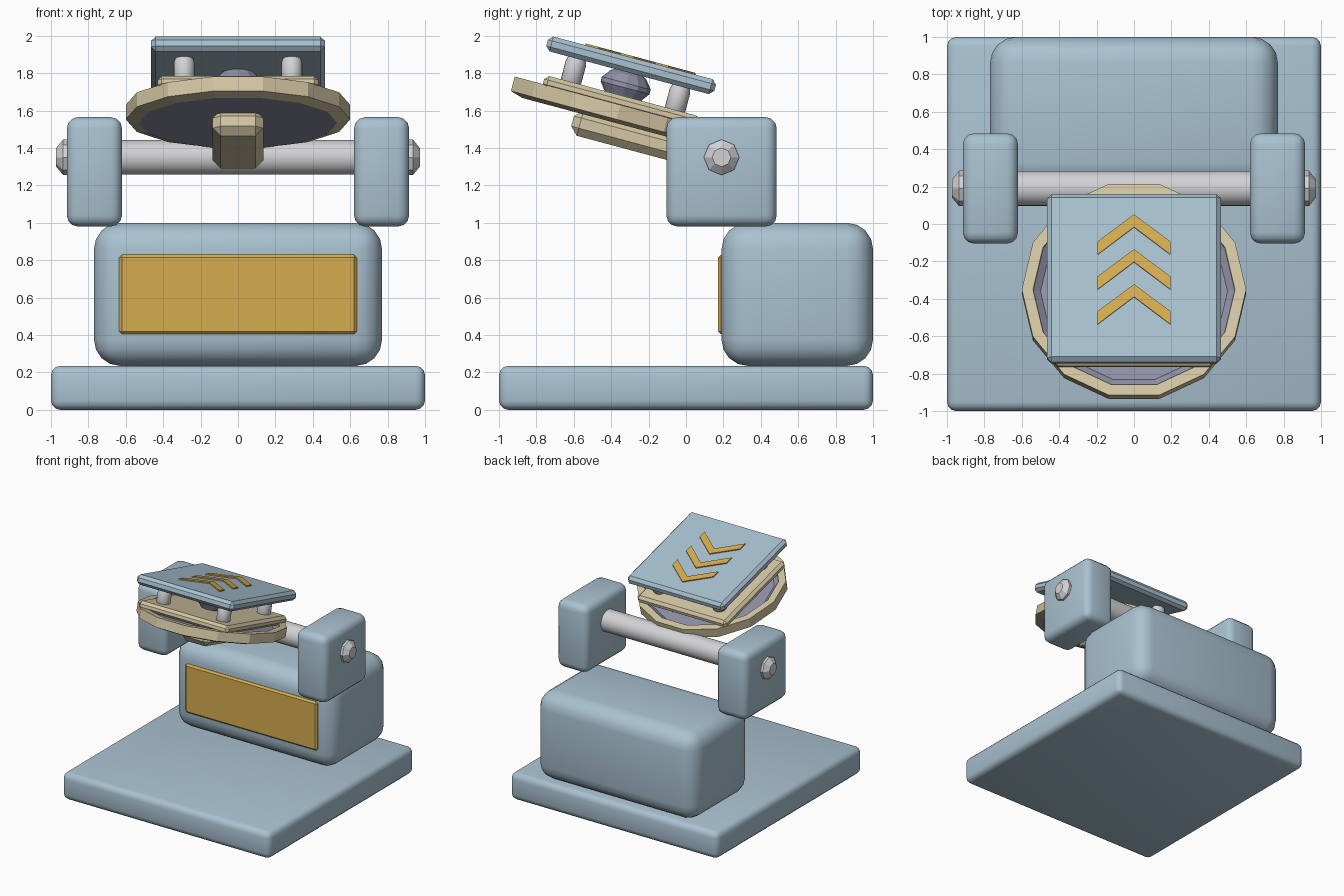
import bpy, bmesh, math
from mathutils import Matrix, Vector

if "Cube" in bpy.data.objects:
    bpy.data.objects.remove(bpy.data.objects["Cube"], do_unlink=True)


def material(name, rgb):
    m = bpy.data.materials.new(name)
    m.use_nodes = True
    m.diffuse_color = (*rgb, 1)
    m.node_tree.nodes["Principled BSDF"].inputs["Base Color"].default_value = (*rgb, 1)
    return m


BLUE = material("pale_blue", (.40, .54, .64))
GOLD = material("gold", (.67, .42, .08))
BEIGE = material("beige", (.66, .57, .37))
SLATE = material("slate_violet", (.28, .29, .39))
STEEL = material("light_steel", (.65, .65, .67))

# Tilted frame shared by every part of the head
HEAD = Matrix.Translation((0, -.371, 1.553)) @ Matrix.Rotation(math.radians(-15), 4, "X")
WORLD = Matrix.Identity(4)


def finish(name, bm, mat, frame, smooth):
    bmesh.ops.recalc_face_normals(bm, faces=bm.faces)
    mesh = bpy.data.meshes.new(name)
    bm.to_mesh(mesh)
    bm.free()
    mesh.materials.append(mat)
    obj = bpy.data.objects.new(name, mesh)
    bpy.context.collection.objects.link(obj)
    obj.matrix_world = frame
    if smooth:
        bpy.ops.object.select_all(action="DESELECT")
        obj.select_set(True)
        bpy.context.view_layer.objects.active = obj
        bpy.ops.object.shade_smooth_by_angle(angle=math.radians(40))
    return obj


def box(name, low, high, bevel, mat, segments=1, frame=WORLD):
    """Bevelled box between two corners."""
    low, high = Vector(low), Vector(high)
    bm = bmesh.new()
    bmesh.ops.create_cube(bm, size=1)
    bmesh.ops.scale(bm, vec=high - low, verts=bm.verts)
    bmesh.ops.translate(bm, vec=(low + high) / 2, verts=bm.verts)
    bmesh.ops.bevel(bm, geom=bm.edges[:], offset=bevel, segments=segments,
                    profile=.5, affect="EDGES")
    return finish(name, bm, mat, frame, segments > 1)


def lathe(name, profile, sides, mat, frame=WORLD, smooth=False):
    """Spin (radius, height) points about local z; end points get capped."""
    bm = bmesh.new()
    rings = []
    for r, h in profile:
        rings.append([bm.verts.new((r * math.cos(i * math.tau / sides),
                                    r * math.sin(i * math.tau / sides), h))
                      for i in range(sides)])
    for a, b in zip(rings, rings[1:]):
        for i in range(sides):
            j = (i + 1) % sides
            bm.faces.new((a[i], a[j], b[j], b[i]))
    bm.faces.new(rings[0])
    bm.faces.new(rings[-1])
    return finish(name, bm, mat, frame, smooth)


# Base and body
box("base_slab", (-1, -1, 0), (1, 1, .235), .05, BLUE, 3)
box("body", (-.77, .19, .235), (.77, 1, 1), .14, BLUE, 4)
box("front_panel", (-.635, .172, .405), (.635, .3, .83), .015, GOLD)

# Axle with its side blocks and end caps
AXLE = Matrix.Translation((0, .19, 1.35)) @ Matrix.Rotation(math.pi / 2, 4, "Y")
lathe("axle", [(.093, -.7), (.093, .7)], 32, STEEL, AXLE, True)
for side, s in (("left", 1), ("right", -1)):
    xs = sorted((s * .62, s * .915))
    box(side + "_block", (xs[0], -.105, .98), (xs[1], .485, 1.565), .06, BLUE, 3)
    lathe(side + "_axle_cap", [(.095, s * .88), (.095, s * .935), (.05, s * .972)],
          8, STEEL, AXLE)

# Arm from the axle to the dish
box("support_arm", (-.135, -.225, -.14), (.135, .53, 0), .042, BEIGE, frame=HEAD)

# Dish: faceted rim with a shallow recessed floor
rim = lathe("dish_rim", [(.53, -.02), (.6, 0), (.6, .08), (.54, .08), (.53, .02)],
            14, BEIGE, HEAD)
bm = bmesh.new()
bm.from_mesh(rim.data)
bmesh.ops.delete(bm, geom=[f for f in bm.faces if len(f.verts) > 4], context="FACES_ONLY")
bm.to_mesh(rim.data)
bm.free()
lathe("dish_floor", [(.53, -.02), (.54, .07), (.5, .04)], 14, SLATE, HEAD)

# Carrier plate, spacer posts and central bulb
box("carrier_plate", (-.43, -.43, .06), (.43, .43, .13), .022, BEIGE, frame=HEAD)
for px in (-.288, .288):
    for py in (-.288, .288):
        lathe("spacer_post", [(.045, .12), (.056, .135), (.056, .235), (.045, .27)], 20, STEEL,
              HEAD @ Matrix.Translation((px, py, 0)), True)
lathe("central_bulb", [(.09, .11), (.105, .135), (.135, .175), (.135, .2), (.1, .245), (.07, .265)],
      12, SLATE, HEAD)

# Top plate with three chevrons
box("top_plate", (-.465, -.465, .258), (.465, .465, .34), .024, BLUE, frame=HEAD)
for k in range(3):
    apex = .344 - k * .193
    outline = [(0, 0), (.195, -.15), (.195, -.222), (0, -.07), (-.195, -.222), (-.195, -.15)]
    bm = bmesh.new()
    face = bm.faces.new([bm.verts.new((x, apex + y, .34)) for x, y in outline])
    top = bmesh.ops.extrude_face_region(bm, geom=[face])["geom"]
    bmesh.ops.translate(bm, vec=(0, 0, .009),
                        verts=[v for v in top if isinstance(v, bmesh.types.BMVert)])
    finish("chevron", bm, GOLD, HEAD, False)
